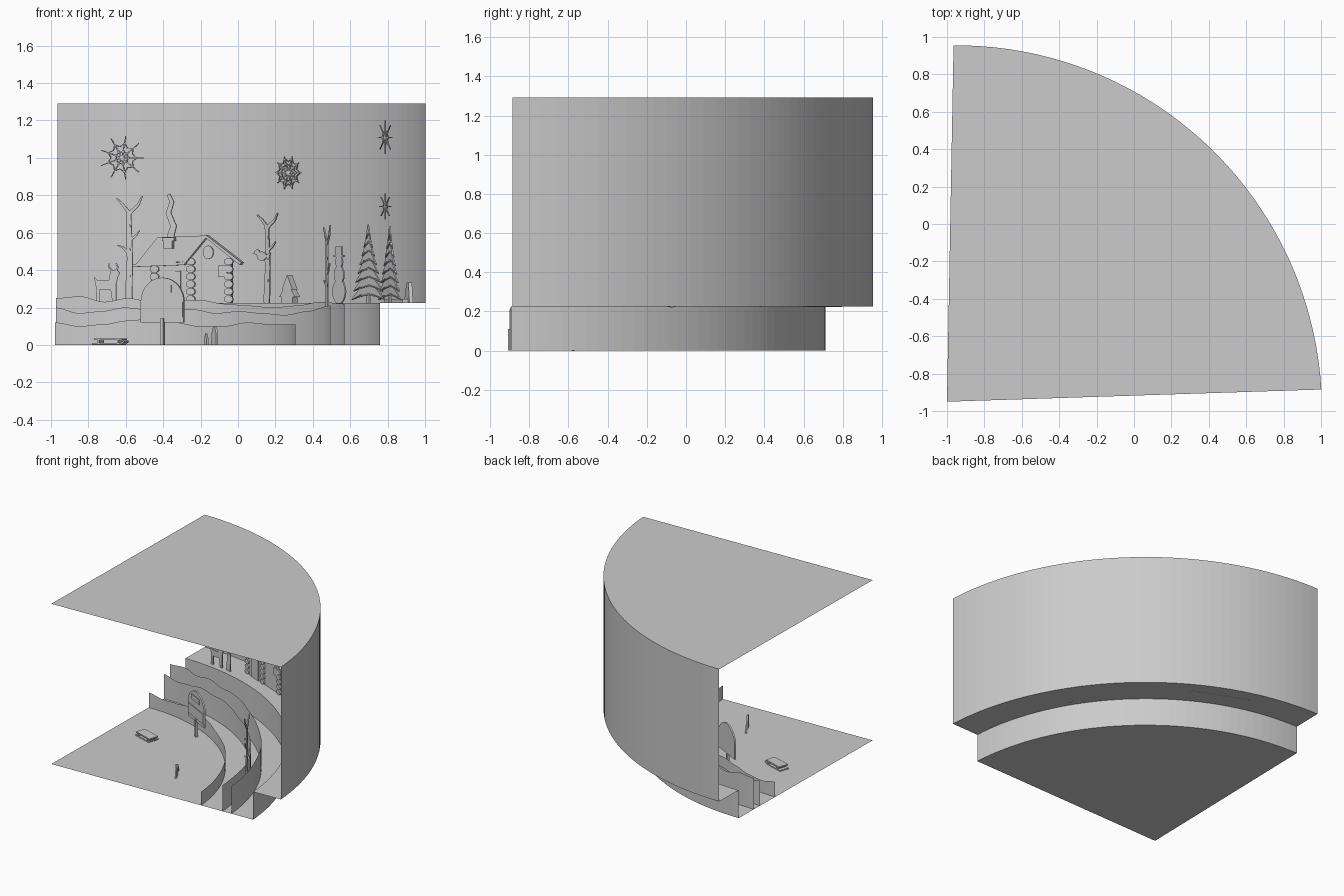
import bpy, bmesh
from math import sin, cos, asin, acos, atan2, pi, sqrt, hypot
from mathutils import Vector

cube = bpy.data.objects.get("Cube")
if cube:
    bpy.data.objects.remove(cube)

paint = bpy.data.materials.new("soft grey")
paint.use_nodes = True
grey = (0.6, 0.6, 0.6, 1)
paint.diffuse_color = grey
paint.node_tree.nodes["Principled BSDF"].inputs["Base Color"].default_value = grey

CENTRE_X, CENTRE_Y = -0.95, -1.0
APEX = Vector((-1, -0.95, 0))
WALL, BASE, STEP, TOP = 1.955, 1.713, 0.225, 1.292
SEGMENTS = 40


def finish(name, bm):
    mesh = bpy.data.meshes.new(name)
    bm.to_mesh(mesh)
    bm.free()
    mesh.materials.append(paint)
    obj = bpy.data.objects.new(name, mesh)
    bpy.context.collection.objects.link(obj)
    return obj


def arc(radius, count=SEGMENTS):
    """Points of the quarter circle, trimmed to the two straight sides."""
    first = asin((-0.05 + 0.018 * radius) / radius)
    last = acos((0.05 + 0.0325 * (radius + 0.05)) / radius)
    angles = [first + (last - first) * i / count for i in range(count + 1)]
    return [Vector((CENTRE_X + radius * sin(a), CENTRE_Y + radius * cos(a), 0)) for a in angles]


def strip(name, lower, upper):
    bm = bmesh.new()
    a = [bm.verts.new(p) for p in lower]
    b = [bm.verts.new(p) for p in upper]
    for i in range(len(a) - 1):
        bm.faces.new((a[i], b[i], b[i + 1], a[i + 1]))
    return finish(name, bm)


def sector(name, radius, z):
    bm = bmesh.new()
    bm.faces.new([bm.verts.new(p + Vector((0, 0, z))) for p in [APEX] + arc(radius)[::-1]])
    return finish(name, bm)


def lift(points, z):
    return [p + Vector((0, 0, z)) for p in points]


def hill(name, radius, heights):
    """Thin curved wall whose wavy top runs through evenly spaced heights (hundredths)."""
    points = arc(radius, 80)
    left, right = points[0].x, points[-1].x
    top = []
    for p in points:
        t = (p.x - left) / (right - left) * (len(heights) - 1)
        i = min(int(max(t, 0)), len(heights) - 2)
        f = t - i
        f = f * f * (3 - 2 * f)
        top.append(p + Vector((0, 0, (heights[i] * (1 - f) + heights[i + 1] * f) / 100)))
    return strip(name, points, top)


def card(name, x, radius, outlines, depth=0.008, base=0.0):
    """Cut-outs drawn in hundredths (across, up), standing tangent to the circle."""
    s = (x - CENTRE_X) / radius
    c = sqrt(1 - s * s)
    across, inward = Vector((c, -s, 0)), Vector((-s, -c, 0))
    origin = Vector((x, CENTRE_Y + radius * c, base))
    bm = bmesh.new()
    for outline in outlines:
        face = bm.faces.new([bm.verts.new(origin + across * u / 100 + Vector((0, 0, v / 100)))
                             for u, v in outline])
        moved = bmesh.ops.extrude_face_region(bm, geom=[face], use_keep_orig=True)["geom"]
        bmesh.ops.translate(bm, vec=inward * depth,
                            verts=[g for g in moved if isinstance(g, bmesh.types.BMVert)])
    bmesh.ops.recalc_face_normals(bm, faces=bm.faces)
    return finish(name, bm)


def ribbon(path, start, end=None):
    """Outline of a tapering stroke along a path."""
    end = start if end is None else end
    sides = ([], [])
    for i, (u, v) in enumerate(path):
        (a, b), (c, d) = path[max(i - 1, 0)], path[min(i + 1, len(path) - 1)]
        length = hypot(c - a, d - b)
        w = (start + (end - start) * i / (len(path) - 1)) / 2
        n = ((b - d) / length * w, (c - a) / length * w)
        sides[0].append((u + n[0], v + n[1]))
        sides[1].append((u - n[0], v - n[1]))
    return sides[0] + sides[1][::-1]


def box(left, low, right, high):
    return [(left, low), (right, low), (right, high), (left, high)]


def oval(u, v, wide, tall, sides=16):
    return [(u + wide * cos(2 * pi * i / sides), v + tall * sin(2 * pi * i / sides))
            for i in range(sides)]


# Stage: floor, stepped base, back wall and ceiling
sector("floor", BASE, 0)
sector("ceiling", WALL, TOP)
strip("base_wall", arc(BASE), lift(arc(BASE), STEP))
strip("step_ledge", lift(arc(BASE), STEP), lift(arc(WALL), STEP))
strip("back_wall", lift(arc(WALL), STEP), lift(arc(WALL), TOP))

# Snow hills
hill("front_hill", 1.26, [12, 10, 11, 13, 14, 12, 10, 10, 12, 11, 11])
hill("middle_hill", 1.447, [20, 17, 18, 20, 19, 20, 19, 17, 18, 17, 16, 18, 21])
hill("rear_hill", 1.523, [25, 26, 23, 25, 23, 24, 24, 22, 21, 20, 21, 23, 22])


# Snowflakes on the wall
def snowflake(name, x, z, size, arms, rings):
    shapes = []
    for i in range(arms):
        a, b = 2 * pi * i / arms, 2 * pi * (i + 1) / arms
        shapes.append(ribbon([(0, 0), (size * cos(a), size * sin(a))], 0.7, 0.4))
        for r in rings:
            mid = (a + b) / 2
            shapes.append(ribbon([(r * cos(a), r * sin(a)),
                                  (r * cos(mid) * 0.75, r * sin(mid) * 0.75),
                                  (r * cos(b), r * sin(b))], 0.5))
    card(name, x, WALL - 0.02, shapes, 0.006, z)


snowflake("large_snowflake", -0.62, 1.0, 12, 9, (4, 8))
snowflake("web_snowflake", 0.27, 0.92, 9, 10, (3, 5.5, 8))
snowflake("upper_snowflake", 0.79, 1.11, 9, 8, (4,))
snowflake("lower_snowflake", 0.79, 0.74, 7, 8, (3,))


# Bare trees with forked tops
def bare_tree(name, x, radius, height, spread, base):
    h, s = height, spread
    card(name, x, radius, [
        ribbon([(-0.5, 0), (0.3, h * 0.4), (-0.3, h * 0.85)], 4, 2.5),
        ribbon([(0, h * 0.84), (-s * 0.5, h * 0.92), (-s, h * 0.98)], 2, 0.7),
        ribbon([(0, h * 0.84), (s * 0.7, h * 0.92), (s, h)], 2, 0.7),
        ribbon([(0, h * 0.58), (s * 0.5, h * 0.63), (s * 0.8, h * 0.68)], 1.5, 0.6),
        ribbon([(0, h * 0.45), (-s * 0.5, h * 0.52), (-s * 0.9, h * 0.54)], 1.5, 0.6)],
        base=base)
    card(name + "_knots", x, radius - 0.008,
         [oval(0, h * k, 0.5, 0.8, 8) for k in (0.25, 0.5, 0.72)], 0.004, base)


bare_tree("left_tree", -0.58, 1.76, 57, 7, STEP)
bare_tree("bird_tree", 0.16, 1.78, 48, 7, STEP)
bare_tree("side_tree", 0.48, 1.495, 64, 6, 0)
card("bird", 0.13, 1.77, [oval(0, 25, 3.2, 2.4), [(2, 25), (6, 27), (5, 23)],
                          oval(-3, 27, 1.7, 1.6, 10), [(-4, 27), (-6, 26.5), (-4, 26)]], base=STEP)


# Pines with drooping tiers
def pine(name, x, radius, height, half):
    side, tiers = [], 8
    for i in range(tiers):
        tip = height * (1 - (i + 1) / (tiers + 1))
        wide = half * (i + 1) / tiers
        side += [(wide, tip - 3), (wide * 0.45, tip - 0.5)]
    crown = [(0, height)] + side + [(-u, v) for u, v in side[::-1]]
    card(name, x, radius, [crown, box(-2, 0, 2, 8)], base=STEP)
    twigs = [ribbon([(0, v + 3), (k * u * 0.6, v + 1.5), (k * u, v)], 0.8, 0.3)
             for u, v in side[::2] for k in (-1, 1)]
    card(name + "_branches", x, radius - 0.008, twigs, 0.006, STEP)


pine("left_pine", 0.7, 1.84, 42, 20)
pine("right_pine", 0.815, 1.85, 41, 20)

# Log cabin in relief
CABIN_X, CABIN_R = -0.25, 1.85
logs = [ribbon([(left, v), (right, v)], 4.2) for v in range(2, 24, 4)
        for left, right in ((-22, 1), (-1, 24))]
ends = [oval(u, v, 2.6, 2, 10) for v in range(2, 24, 4) for u in (-21, 0, 22)]
card("cabin_logs", CABIN_X, CABIN_R, logs, 0.03, STEP)
card("log_ends", CABIN_X, CABIN_R - 0.03, ends, 0.012, STEP)
card("cabin_gable", CABIN_X, CABIN_R, [[(-3, 22), (27, 22), (10, 35)]], 0.035, STEP)
card("cabin_roof", CABIN_X, CABIN_R - 0.02, [
    [(-31, 20), (-3, 22), (10, 36), (-18, 35)],
    ribbon([(-32, 20), (-3, 21), (10, 35.5), (30, 21)], 1.6)], 0.04, STEP)
card("cabin_door", CABIN_X, CABIN_R - 0.03, [box(-15, 0, -6, 17)], 0.008, STEP)
card("cabin_window", CABIN_X, CABIN_R - 0.03, [box(16, 14, 21, 20)], 0.012, STEP)
card("gable_window", CABIN_X, CABIN_R - 0.035, [oval(10, 27, 3, 3.6)], 0.008, STEP)
card("chimney", CABIN_X, CABIN_R - 0.04, [box(-14, 29, -9, 33), box(-15, 33, -8, 35)], 0.05, STEP)
card("smoke", CABIN_X, CABIN_R - 0.03,
     [ribbon([(-12, 35), (-10, 41), (-13, 48), (-11, 54), (-13, 58)], 4, 2)], base=STEP)

# Deer
card("deer", -0.7, 1.76, [
    [(-6, 0), (-4, 0), (-4, 7), (2, 7), (3, 0), (5, 0), (5, 10), (6, 14), (7, 16), (5, 18),
     (2, 17), (1, 12), (-5, 12), (-7, 14), (-6, 9)],
    ribbon([(3, 17), (1, 19), (1, 21)], 0.8), ribbon([(5, 17), (6, 19), (5, 21)], 0.8)], base=STEP)

# Snowman
card("snowman", 0.545, 1.76, [oval(0, 6, 6.5, 6.5), oval(0, 15, 5, 5), oval(0, 22, 3.5, 3.5),
                              box(-5, 24.5, 5, 25.5), box(-3, 25, 3, 30)], base=STEP)

# Small tree stack on the ledge
card("little_fir", 0.29, 1.8, [[(-6, 3), (6, 3), (3, 7), (4, 7), (0, 15), (-4, 7), (-3, 7)],
                               box(-4, 0, 4, 3)], 0.04, STEP)

# Leaning sled and log at the right end
card("leaning_sled", 0.92, 1.91, [[(-6, 0), (8, 0), (5, 11), (0, 11)]], 0.02, STEP)
card("fallen_log", 0.86, 1.88, [ribbon([(-18, 1), (18, 1)], 2)], 0.03, STEP)

# Arched sign on a post
arch = [(13, 12)] + [(13 * cos(pi * i / 16), 23 + 13 * sin(pi * i / 16)) for i in range(17)] + [(-13, 12)]
card("sign_post", -0.4, 1.19, [box(-1, 0, 1, 14)], 0.02)
card("sign_board", -0.4, 1.19, [arch], 0.012)
card("sign_panel", -0.4, 1.178, [box(-12, 15, 12, 23), box(-7, 28, 5, 32)], 0.006)

# Small sled and pointed stones on the floor
card("small_sled", -0.67, 0.9, [box(-8, 2.5, 8, 3.5), box(-6, 0.8, -5, 2.5), box(5, 0.8, 6, 2.5),
                                ribbon([(-9, 0.5), (7, 0.5), (9, 2)], 0.8)], 0.08)
stone = [(-3, 0), (3, 0), (3, 6), (1.5, 10), (-0.5, 10), (-2.5, 6)]
card("tall_stone", -0.12, 0.92, [stone], 0.012)
card("short_stone", -0.165, 0.92, [[(u * 0.4, v * 0.6) for u, v in stone]], 0.012)
